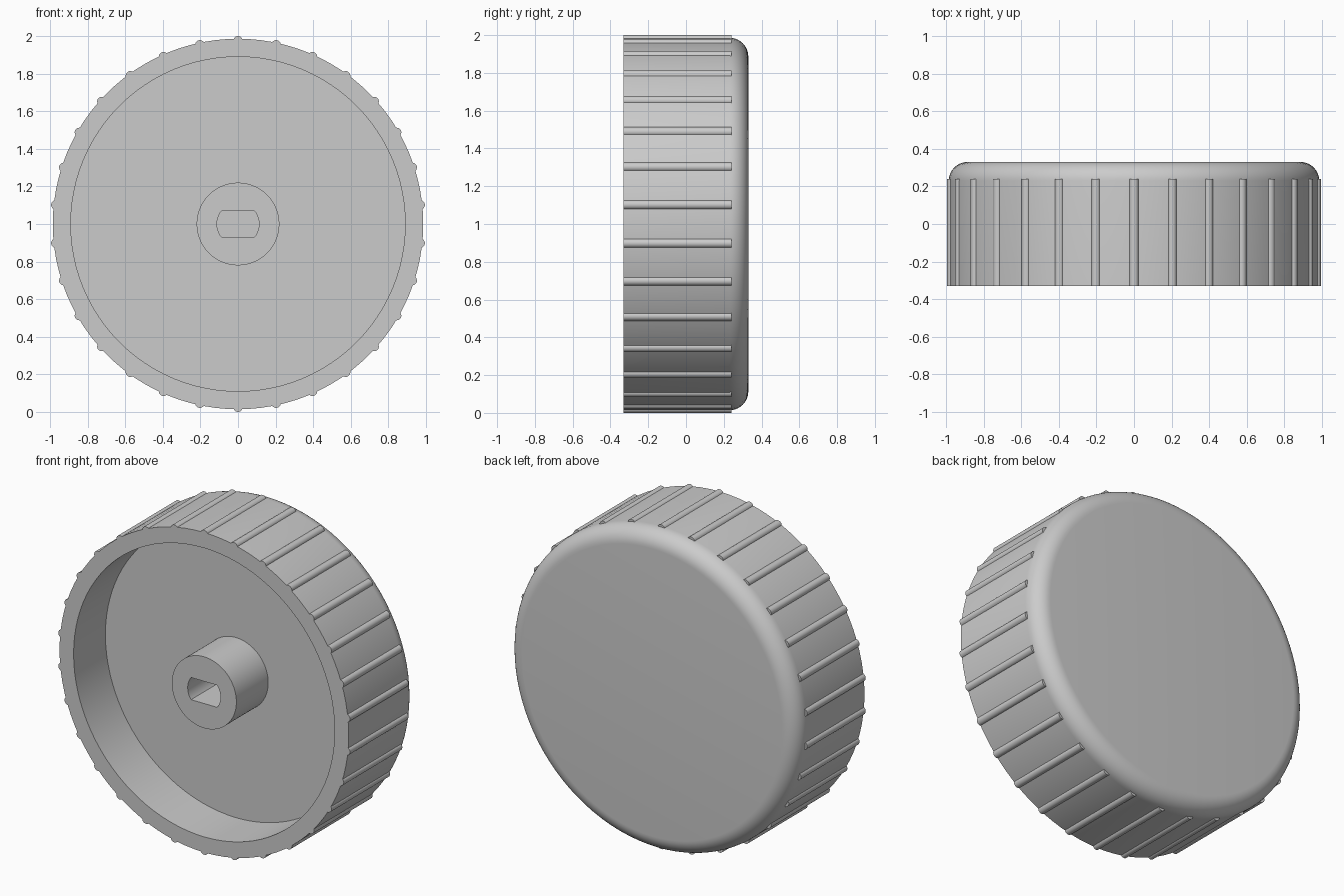
import bpy, bmesh
from math import sin, cos, pi, radians

cube = bpy.data.objects.get("Cube")
if cube:
    bpy.data.objects.remove(cube)

SEG = 96
FRONT, BACK, FLOOR = -0.33, 0.33, -0.02
OUTER, INNER, FILLET = 0.986, 0.89, 0.1

grey = bpy.data.materials.new("Light grey plastic")
grey.use_nodes = True
colour = (0.6, 0.6, 0.6, 1)
grey.diffuse_color = colour
grey.node_tree.nodes["Principled BSDF"].inputs["Base Color"].default_value = colour


def finish(bm, name):
    bmesh.ops.recalc_face_normals(bm, faces=bm.faces)
    mesh = bpy.data.meshes.new(name)
    bm.to_mesh(mesh)
    bm.free()
    mesh.materials.append(grey)
    ob = bpy.data.objects.new(name, mesh)
    bpy.context.collection.objects.link(ob)
    bpy.ops.object.select_all(action='DESELECT')
    ob.select_set(True)
    bpy.context.view_layer.objects.active = ob
    bpy.ops.object.shade_smooth_by_angle(angle=radians(30))
    return ob


def loft(name, rings, cap):
    """Join rings around the y axis; each ring is (radius function, y)."""
    bm = bmesh.new()
    loops = []
    for radius, y in rings:
        angles = [2 * pi * i / SEG for i in range(SEG)]
        loops.append([bm.verts.new((radius(a) * cos(a), y, 1 + radius(a) * sin(a)))
                      for a in angles])
    for a, b in zip(loops, loops[1:]):
        for i in range(SEG):
            j = (i + 1) % SEG
            bm.faces.new((a[i], a[j], b[j], b[i]))
    if cap:
        bm.faces.new(loops[0])
        bm.faces.new(loops[-1])
    return finish(bm, name)


def circle(r):
    return lambda a: r


# Hollow cap with a rounded back edge
profile = [(INNER, FLOOR), (INNER, FRONT), (OUTER, FRONT)]
for k in range(11):
    t = pi / 2 * k / 10
    profile.append((OUTER - FILLET + FILLET * cos(t), BACK - FILLET + FILLET * sin(t)))
loft("knob_cap", [(circle(r), y) for r, y in profile], True)


# Shaft boss with a double-flat slot
def slot(a):
    return min(0.112, 0.0682 / max(abs(sin(a)), 0.001))


loft("shaft_boss", [(circle(0.22), FLOOR), (circle(0.22), FRONT),
                    (slot, FRONT), (slot, FLOOR)], False)

# Rounded grip ribs around the rim
RIBS, RIB_R, RIB_END = 30, 0.025, 0.24
bm = bmesh.new()
for n in range(RIBS):
    a = pi / 2 + 2 * pi * n / RIBS
    ends = []
    for y in (FRONT, RIB_END):
        ring = []
        for k in range(13):
            t = radians(-75 + 150 * k / 12)
            out, side = 1 - RIB_R + RIB_R * cos(t), RIB_R * sin(t)
            ring.append(bm.verts.new((out * cos(a) - side * sin(a), y,
                                      1 + out * sin(a) + side * cos(a))))
        ends.append(ring)
        bm.faces.new(ring)
    for k in range(13):
        j = (k + 1) % 13
        bm.faces.new((ends[0][k], ends[0][j], ends[1][j], ends[1][k]))
finish(bm, "grip_ribs")
